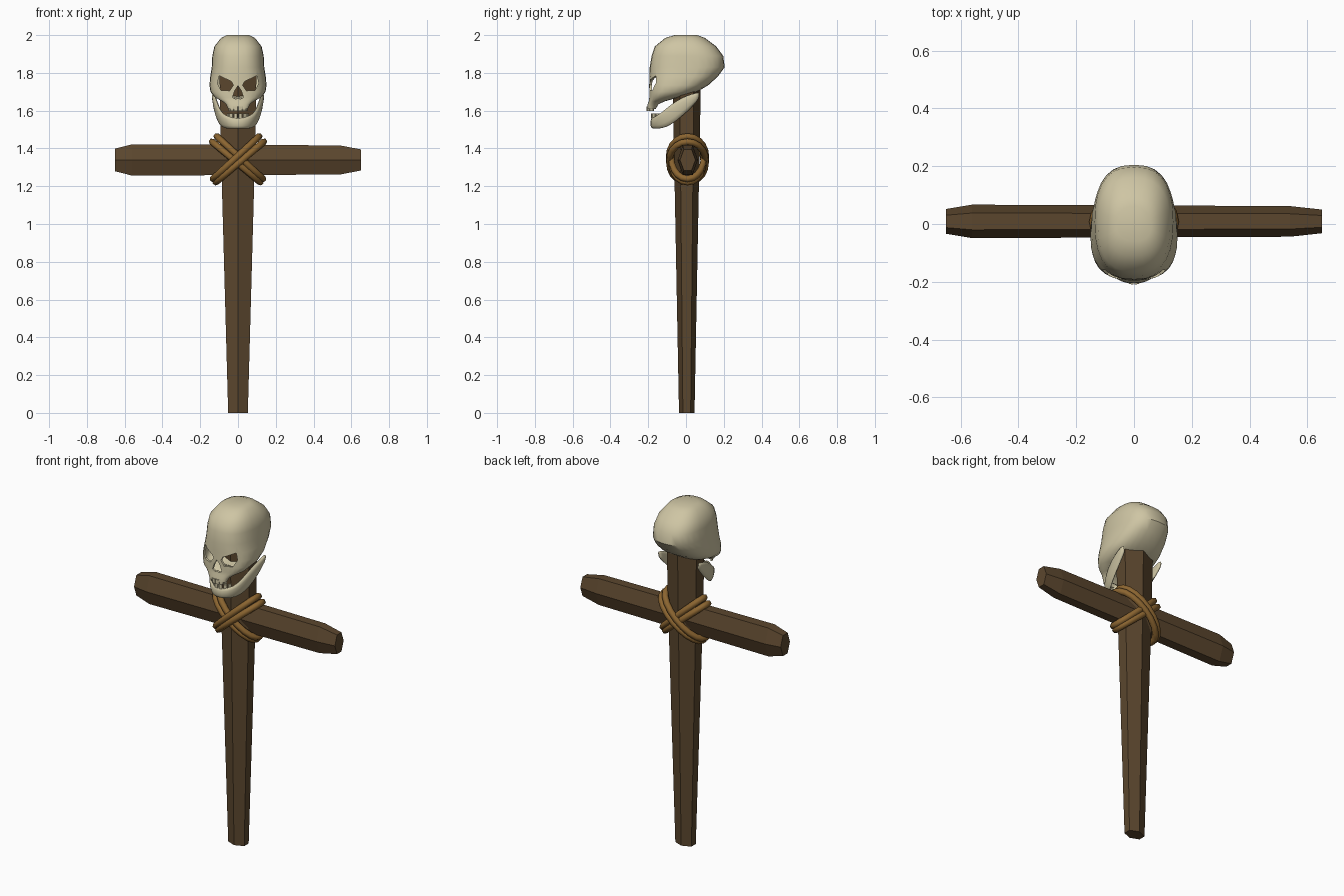
import bpy, bmesh, math
from mathutils import Vector

if "Cube" in bpy.data.objects:
    bpy.data.objects.remove(bpy.data.objects["Cube"])


def material(name, rgb):
    m = bpy.data.materials.new(name)
    m.diffuse_color = (*rgb, 1)
    m.use_nodes = True
    m.node_tree.nodes["Principled BSDF"].inputs["Base Color"].default_value = m.diffuse_color
    return m


WOOD = material("wood", (0.105, 0.062, 0.027))
BONE = material("bone", (0.62, 0.56, 0.37))
ROPE = material("rope", (0.26, 0.13, 0.03))


def loft(name, rings, mat, closed=True, caps=(True, True)):
    """Skin a list of equal-length point rings."""
    bm = bmesh.new()
    rows = [[bm.verts.new(p) for p in r] for r in rings]
    n = len(rows[0])
    for a, b in zip(rows, rows[1:]):
        for i in range(n if closed else n - 1):
            j = (i + 1) % n
            bm.faces.new((a[i], a[j], b[j], b[i]))
    for cap, row in zip(caps, (rows[0], rows[-1])):
        if cap:
            bm.faces.new(row)
    bmesh.ops.recalc_face_normals(bm, faces=bm.faces)
    me = bpy.data.meshes.new(name)
    bm.to_mesh(me)
    bm.free()
    ob = bpy.data.objects.new(name, me)
    bpy.context.collection.objects.link(ob)
    if mat:
        me.materials.append(mat)
    return ob


def bake(ob, angle=40):
    """Apply modifiers and smooth-shade with sharp edges kept."""
    dg = bpy.context.evaluated_depsgraph_get()
    me = bpy.data.meshes.new_from_object(ob.evaluated_get(dg))
    ob.modifiers.clear()
    ob.data = me
    me.shade_smooth()
    me.set_sharp_from_angle(angle=math.radians(angle))


HEX = [(0, -1), (1, -0.5), (1, 0.5), (0, 1), (-1, 0.5), (-1, -0.5)]

# Tapered hexagonal post, running up inside the skull
loft("post", [[(u * rx, 0.004 + v * ry, z) for u, v in HEX]
              for z, rx, ry in [(0, 0.052, 0.041), (1.3, 0.088, 0.066), (1.81, 0.098, 0.076)]], WOOD)

# Crossbeam with chamfered ends
loft("crossbeam", [[(x, 0.009 + v * ry, 1.339 + u * rz) for u, v in HEX]
                   for x, ry, rz in [(-0.65, 0.043, 0.06), (-0.56, 0.058, 0.083),
                                     (0.54, 0.053, 0.077), (0.65, 0.041, 0.056)]], WOOD)

# Rope lashings: two strands on each diagonal
for side in (1, -1):
    for k, off in enumerate((-0.019, 0.019)):
        cu = bpy.data.curves.new("lashing", 'CURVE')
        cu.dimensions = '3D'
        cu.bevel_depth = 0.018
        cu.bevel_resolution = 1
        sp = cu.splines.new('POLY')
        sp.points.add(19)
        sp.use_cyclic_u = True
        sp.use_smooth = True
        for i, p in enumerate(sp.points):
            a = math.tau * i / 20
            d, s = math.cos(a), math.sin(a)
            o = off * (0.8 + 0.2 * d)
            p.co = (side * (0.125 * d - o * 0.66),
                    0.008 + (0.092 + 0.006 * side) * s,
                    1.34 + 0.11 * d + o * 0.75, 1)
        cu.materials.append(ROPE)
        ob = bpy.data.objects.new(f"lashing_{'right' if side > 0 else 'left'}_{k + 1}", cu)
        bpy.context.collection.objects.link(ob)

# Skull shell: rounded sections (z, front y, back y, half width)
SECTIONS = [(2.0, -0.06, 0.06, 0.06), (1.985, -0.11, 0.10, 0.09), (1.94, -0.165, 0.16, 0.125),
            (1.89, -0.182, 0.197, 0.136), (1.83, -0.192, 0.205, 0.139), (1.78, -0.192, 0.168, 0.147),
            (1.735, -0.195, 0.118, 0.151), (1.70, -0.195, 0.06, 0.146), (1.67, -0.195, -0.04, 0.122),
            (1.65, -0.197, -0.11, 0.085), (1.635, -0.203, -0.145, 0.064), (1.61, -0.205, -0.16, 0.052)]
N = 28


def section(z, yf, yb, w, e=2 / 2.5):
    pts = []
    for i in range(N):
        c, s = math.cos(math.tau * i / N), math.sin(math.tau * i / N)
        pts.append((w * math.copysign(abs(c) ** e, c),
                    (yf + yb) / 2 + (yb - yf) / 2 * math.copysign(abs(s) ** e, s), z))
    return pts


skull = loft("skull", [section(*s) for s in SECTIONS], BONE, caps=(True, False))
sol = skull.modifiers.new("thickness", 'SOLIDIFY')
sol.thickness = 0.013
sol.offset = -1

# Eye and nose openings
EYE = [(0.1, 1.785), (0.035, 1.755), (0.024, 1.735), (0.045, 1.705), (0.09, 1.708), (0.109, 1.745)]
NOSE = [(0, 1.732), (0.018, 1.705), (0.03, 1.67), (0.012, 1.661), (0, 1.667),
        (-0.012, 1.661), (-0.03, 1.67), (-0.018, 1.705)]
cutters = []
for name, outline in [("eye_right", EYE), ("eye_left", [(-x, z) for x, z in EYE]), ("nose", NOSE)]:
    c = loft(name + "_cutter", [[(x, y, z) for x, z in outline] for y in (-0.3, -0.1)], None)
    c.hide_render = True
    b = skull.modifiers.new(name, 'BOOLEAN')
    b.operation = 'DIFFERENCE'
    b.solver = 'EXACT'
    b.object = c
    cutters.append(c)
bake(skull)
for c in cutters:
    bpy.data.objects.remove(c)

# Lower jaw: U-shaped strip (top x, bottom x, y, bottom z, top z)
HALF = [(0.128, 0.122, 0.075, 1.67, 1.70), (0.128, 0.12, 0.035, 1.62, 1.692),
        (0.12, 0.113, -0.02, 1.57, 1.672), (0.108, 0.095, -0.08, 1.52, 1.635),
        (0.088, 0.07, -0.13, 1.503, 1.59), (0.05, 0.036, -0.168, 1.504, 1.566)]
path = HALF + [(0, 0, -0.178, 1.505, 1.563)] + [(-a, -b, *r) for a, b, *r in reversed(HALF)]
jaw = loft("lower_jaw", [[(xb, y, zb), ((xt + xb) / 2 * 1.04, y - 0.006, (zb + zt) / 2), (xt, y, zt)]
                         for xt, xb, y, zb, zt in path], BONE, closed=False, caps=(False, False))
sol = jaw.modifiers.new("thickness", 'SOLIDIFY')
sol.thickness = 0.02
sol.offset = 0
sub = jaw.modifiers.new("rounding", 'SUBSURF')
sub.levels = sub.render_levels = 1
bake(jaw, 60)

# Rows of teeth along both jaws
for row, z, r, y0 in [("upper", 1.61, 0.046, -0.158), ("lower", 1.572, 0.056, -0.122)]:
    for i in range(6):
        a = math.radians(-62.5 + 25 * i)
        bpy.ops.mesh.primitive_cube_add(size=1, rotation=(0, 0, a),
                                        location=(r * math.sin(a), y0 - r * math.cos(a), z))
        t = bpy.context.object
        t.name = f"{row}_tooth_{i + 1}"
        t.scale = (0.018, 0.011, 0.026)
        t.data.materials.append(BONE)
